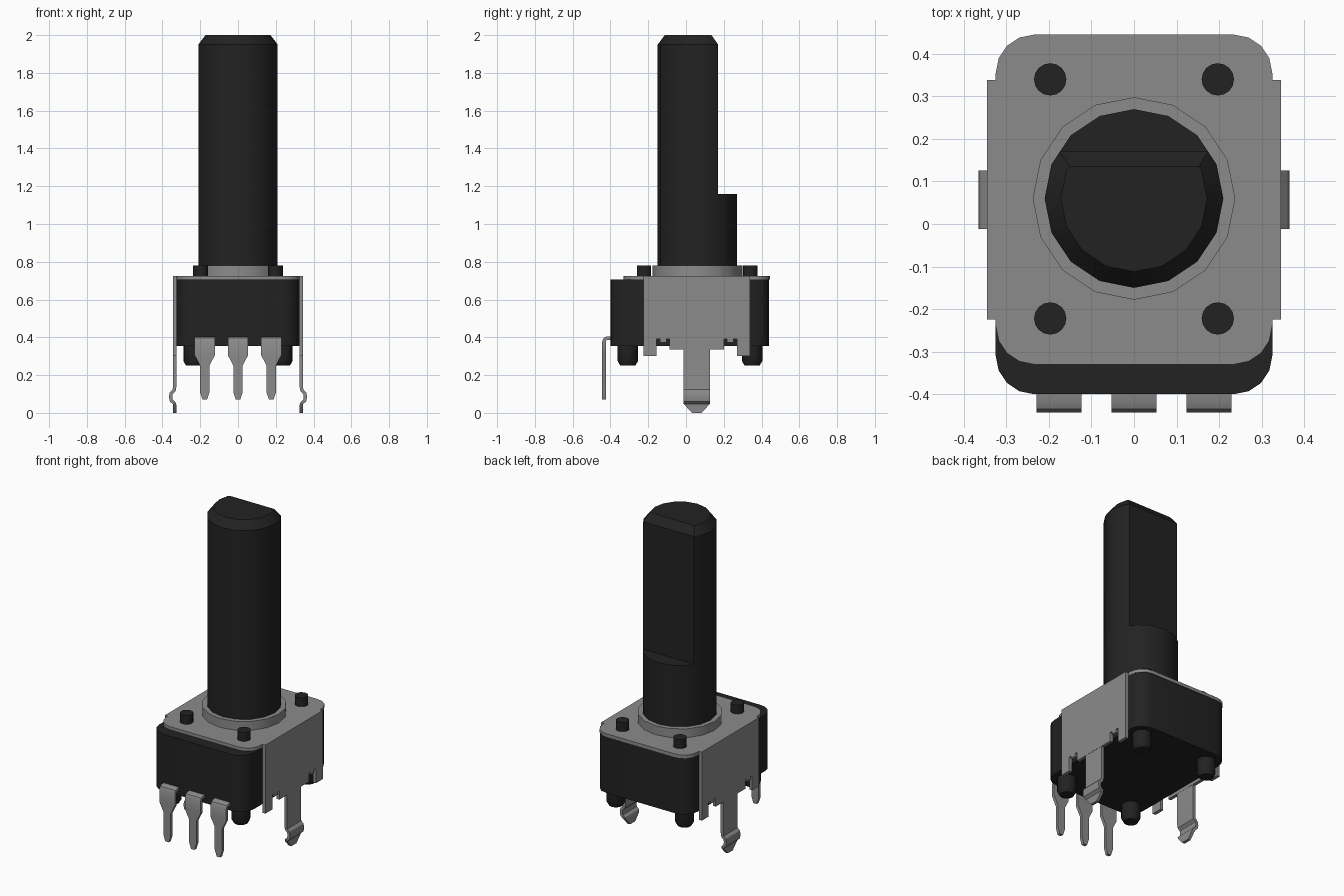
import bpy, bmesh, math
from mathutils import Vector

cube = bpy.data.objects.get("Cube")
if cube:
    bpy.data.objects.remove(cube, do_unlink=True)


def material(name, value):
    m = bpy.data.materials.new(name)
    m.use_nodes = True
    colour = (value, value, value, 1)
    m.diffuse_color = colour
    m.node_tree.nodes["Principled BSDF"].inputs["Base Color"].default_value = colour
    return m


BLACK = material("black plastic", 0.016)
METAL = material("grey metal", 0.26)
AXIS_Y = 0.06


def loft(name, rings, mat):
    """Skin a closed solid through rings with equal point counts."""
    bm = bmesh.new()
    loops = [[bm.verts.new(p) for p in ring] for ring in rings]
    n = len(loops[0])
    for a, b in zip(loops, loops[1:]):
        for i in range(n):
            j = (i + 1) % n
            bm.faces.new((a[i], a[j], b[j], b[i]))
    bm.faces.new(loops[0])
    bm.faces.new(loops[-1])
    bmesh.ops.recalc_face_normals(bm, faces=bm.faces)
    mesh = bpy.data.meshes.new(name)
    bm.to_mesh(mesh)
    bm.free()
    mesh.materials.append(mat)
    obj = bpy.data.objects.new(name, mesh)
    bpy.context.collection.objects.link(obj)
    bpy.ops.object.select_all(action="DESELECT")
    obj.select_set(True)
    bpy.context.view_layer.objects.active = obj
    bpy.ops.object.shade_smooth_by_angle(angle=math.radians(30))
    return obj


def circle(r, n=16):
    return [(r * math.cos(math.tau * i / n), r * math.sin(math.tau * i / n)) for i in range(n)]


def turned(name, x, y, profile, mat, n=16):
    """Round part from (radius, z) pairs."""
    loft(name, [[(x + a, y + b, z) for a, b in circle(r, n)] for r, z in profile], mat)


def rounded_box(name, hx, y0, y1, z0, z1, r, mat):
    pts = []
    centres = [(hx - r, y1 - r), (r - hx, y1 - r), (r - hx, y0 + r), (hx - r, y0 + r)]
    for q, (cx, cy) in enumerate(centres):
        for k in range(5):
            a = math.pi / 2 * (q + k / 4)
            pts.append((cx + r * math.cos(a), cy + r * math.sin(a)))
    loft(name, [[(x, y, z) for x, y in pts] for z in (z0, z1)], mat)


def strip(name, stations, t, place):
    """Bent sheet metal: stations are (offset, z, half width)."""
    pts = [Vector(s[:2]) for s in stations]
    rings = []
    for i, (u, z, w) in enumerate(stations):
        d = (pts[min(i + 1, len(pts) - 1)] - pts[max(i - 1, 0)]).normalized()
        n = Vector((-d.y, d.x)) * t / 2
        a, b = pts[i] + n, pts[i] - n
        rings.append([place(a.x, -w, a.y), place(a.x, w, a.y),
                      place(b.x, w, b.y), place(b.x, -w, b.y)])
    loft(name, rings, METAL)


def d_ring(r, flat, z):
    """Circle with its back cut off at a flat."""
    pts, out = circle(r), []
    for (ax, ay), (bx, by) in zip(pts, pts[1:] + pts[:1]):
        if ay < flat:
            out.append((ax, AXIS_Y + ay, z))
        if (ay < flat) != (by < flat):
            f = (flat - ay) / (by - ay)
            out.append((ax + f * (bx - ax), AXIS_Y + flat, z))
    return out


# Housing and cover
rounded_box("housing", 0.325, -0.40, 0.44, 0.355, 0.705, 0.09, BLACK)
rounded_box("cover_plate", 0.325, -0.33, 0.445, 0.705, 0.725, 0.09, METAL)

# Collar and shaft with flat
turned("collar", 0, AXIS_Y, [(0.238, 0.715), (0.238, 0.78)], METAL)
turned("shaft_base", 0, AXIS_Y, [(0.21, 0.77), (0.21, 1.16)], BLACK)
loft("shaft_flat_section", [d_ring(0.21, 0.11, 1.16), d_ring(0.21, 0.11, 1.95),
                            d_ring(0.172, 0.075, 2.0)], BLACK)

# Half outline of a side panel, measured from its middle outwards
half = [(0.145, 0.335), (0.145, 0.39), (0.16, 0.39), (0.16, 0.372), (0.195, 0.372),
        (0.195, 0.39), (0.213, 0.39), (0.213, 0.30), (0.281, 0.30), (0.281, 0.725)]
panel = half + [(-y, z) for y, z in reversed(half)]

for side, s in (("left", 1), ("right", -1)):
    # Side panel and snap-in leg
    loft(f"{side}_side_panel", [[(s * x, y + 0.057, z) for y, z in panel]
                                for x in (0.325, 0.345)], METAL)
    leg = [(0.335, 0.36, 0.069), (0.335, 0.14, 0.069), (0.338, 0.12, 0.069),
           (0.353, 0.105, 0.069), (0.357, 0.085, 0.069), (0.353, 0.065, 0.069),
           (0.338, 0.052, 0.069), (0.335, 0.04, 0.062), (0.335, 0, 0.025)]
    strip(f"{side}_snap_leg", leg, 0.018, lambda u, w, z: (s * u, 0.057 + w, z))
    # Rivet heads on the cover and locating pegs below
    for end, rivet_y, peg_y in (("front", -0.222, -0.308), ("back", 0.34, 0.35)):
        turned(f"{end}_{side}_rivet", s * 0.197, rivet_y, [(0.038, 0.715), (0.038, 0.78)], BLACK)
        turned(f"{end}_{side}_peg", s * 0.235, peg_y,
               [(0.054, 0.36), (0.054, 0.275), (0.04, 0.25)], BLACK)

# Solder terminals
terminal = [(-0.38, 0.396, 0.053), (-0.416, 0.396, 0.053), (-0.428, 0.391, 0.053),
            (-0.434, 0.378, 0.053), (-0.434, 0.305, 0.053), (-0.434, 0.25, 0.025),
            (-0.434, 0.11, 0.025), (-0.434, 0.07, 0.012)]
for label, x in (("right", -0.176), ("middle", 0), ("left", 0.176)):
    strip(f"{label}_terminal", terminal, 0.019, lambda u, w, z: (x + w, u, z))
